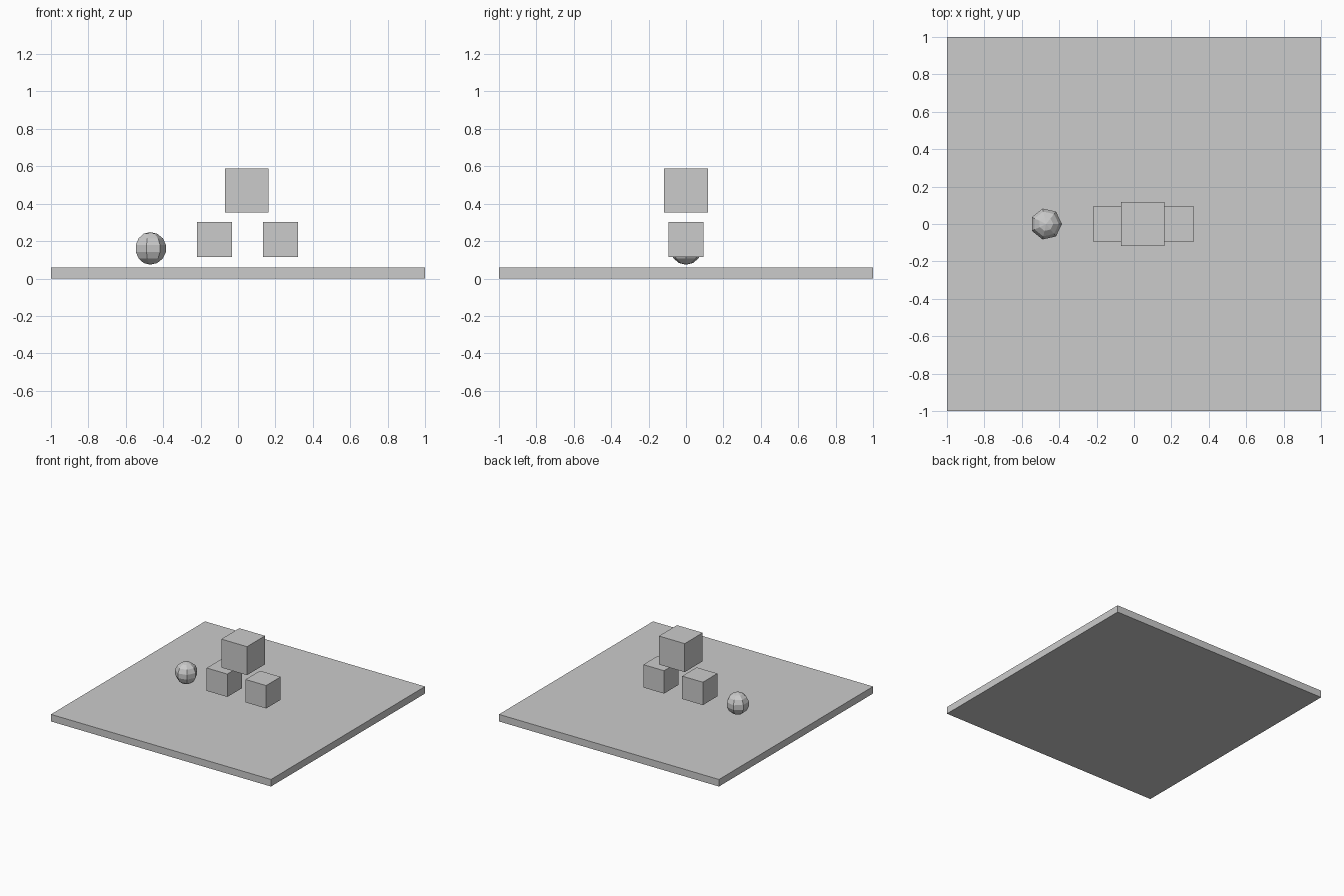
import bpy, bmesh
from math import sin, cos, pi

if "Cube" in bpy.data.objects:
    bpy.data.objects.remove(bpy.data.objects["Cube"])


def finish(bm, name, location):
    bmesh.ops.recalc_face_normals(bm, faces=bm.faces)
    mesh = bpy.data.meshes.new(name)
    bm.to_mesh(mesh)
    bm.free()
    obj = bpy.data.objects.new(name, mesh)
    obj.location = location
    bpy.context.collection.objects.link(obj)
    return obj


def box(name, size, location):
    bm = bmesh.new()
    bmesh.ops.create_cube(bm, size=1)
    bmesh.ops.scale(bm, vec=size, verts=bm.verts)
    return finish(bm, name, location)


def ball(name, radius, segments, rings, location):
    # Half-circle profile spun round z, so one meridian lies on +x
    bm = bmesh.new()
    angles = [pi * i / rings for i in range(rings + 1)]
    verts = [bm.verts.new((radius * sin(a), 0, radius * cos(a))) for a in angles]
    edges = [bm.edges.new(pair) for pair in zip(verts, verts[1:])]
    bmesh.ops.spin(bm, geom=verts + edges, cent=(0, 0, 0), axis=(0, 0, 1),
                   angle=2 * pi, steps=segments)
    bmesh.ops.remove_doubles(bm, verts=bm.verts, dist=radius * 0.001)
    return finish(bm, name, location)


# Flat square base
box("base_slab", (2, 2, 0.058), (0, 0, 0.029))

# Two lower blocks and a larger one hovering above
for side, x in (("left", -0.125), ("right", 0.228)):
    box(f"lower_block_{side}", (0.188, 0.188, 0.188), (x, 0, 0.208))
box("upper_block", (0.234, 0.234, 0.234), (0.047, 0, 0.471))

# Faceted ball, seven-sided
ball("ball", 0.087, 7, 7, (-0.47, 0, 0.161))
